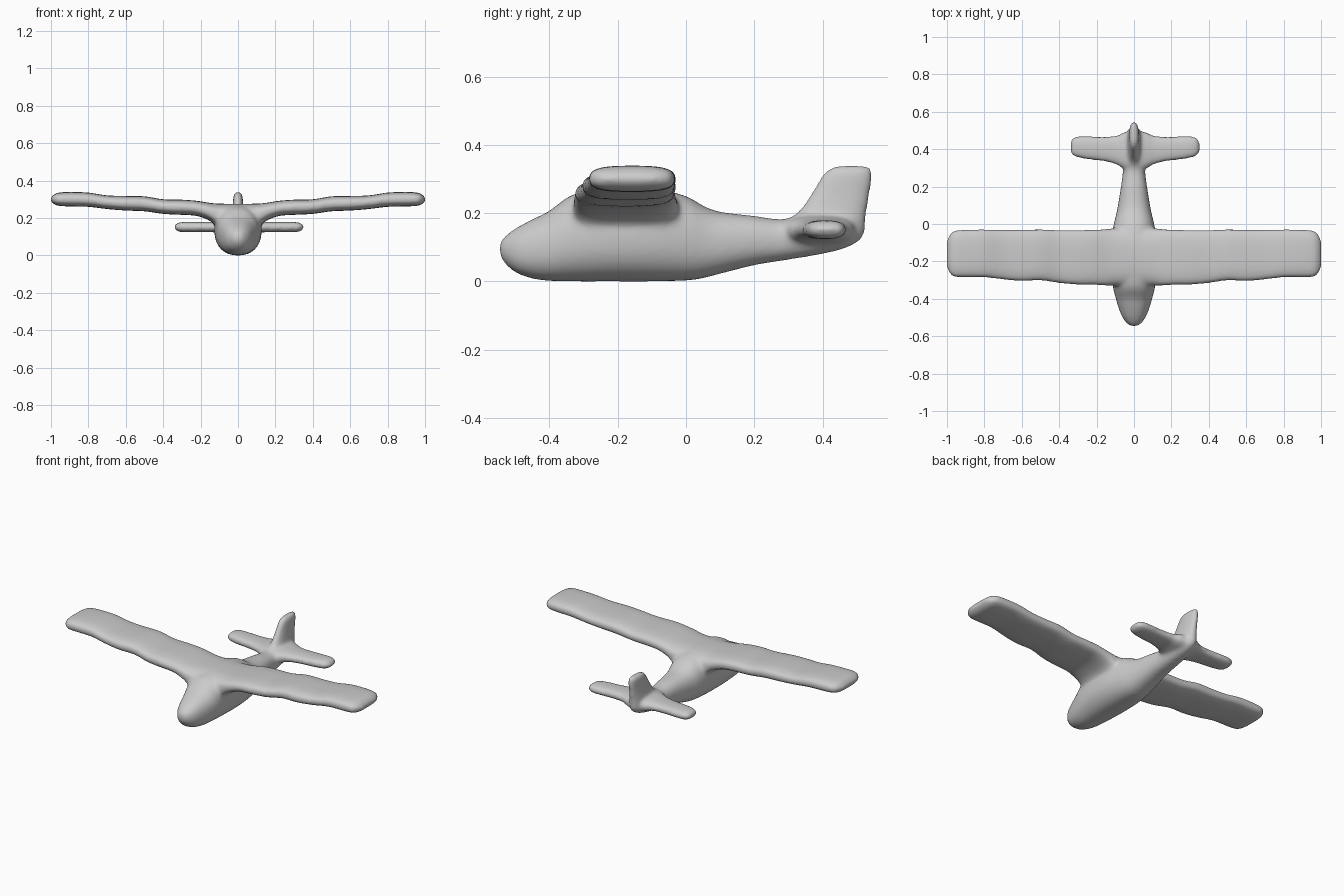
import bpy, bmesh, math
from mathutils import Vector

grey = bpy.data.materials.new("plain grey")
grey.diffuse_color = (0.6, 0.6, 0.6, 1)


def smooth_rows(rows, steps=5):
    """Catmull-Rom interpolation of the section table."""
    out = []
    for i in range(len(rows) - 1):
        p0, p1 = rows[max(i - 1, 0)], rows[i]
        p2, p3 = rows[i + 1], rows[min(i + 2, len(rows) - 1)]
        for s in range(steps):
            t = s / steps
            out.append([0.5 * (2 * b + (c - a) * t + (2 * a - 5 * b + 4 * c - d) * t * t
                               + (3 * b - a - 3 * c + d) * t ** 3)
                        for a, b, c, d in zip(p0, p1, p2, p3)])
    out.append(list(rows[-1]))
    return out


def loft(bm, rows, order, power, n=32):
    """Closed loft; each row is (position, a0, a1, b0, b1), order maps to x, y, z."""
    rings = []
    for t, a0, a1, b0, b1 in smooth_rows(rows):
        ring = []
        for k in range(n):
            ang = 2 * math.pi * k / n
            c, s = math.cos(ang), math.sin(ang)
            a = (a0 + a1) / 2 + (a1 - a0) / 2 * math.copysign(abs(c) ** (2 / power), c)
            b = (b0 + b1) / 2 + (b1 - b0) / 2 * math.copysign(abs(s) ** (2 / power), s)
            p = (t, a, b)
            ring.append(bm.verts.new(Vector([p[i] for i in order])))
        rings.append(ring)
    for r, q in zip(rings, rings[1:]):
        for k in range(n):
            bm.faces.new((r[k], r[(k + 1) % n], q[(k + 1) % n], q[k]))
    bm.faces.new(rings[0][::-1])
    bm.faces.new(rings[-1])


def mirrored(half):
    """Half-span table from centre to tip, mirrored to a full span."""
    return [(-r[0],) + tuple(r[1:]) for r in half[:0:-1]] + list(half)


bm = bmesh.new()

# Fuselage: y, half width, bottom, top
body = [(-0.547, 0.012, 0.085, 0.108), (-0.535, 0.034, 0.058, 0.128), (-0.50, 0.062, 0.026, 0.155),
        (-0.45, 0.082, 0.008, 0.182), (-0.40, 0.097, 0.001, 0.207), (-0.33, 0.114, 0.0, 0.255),
        (-0.22, 0.126, 0.0, 0.274), (-0.10, 0.124, 0.0, 0.274), (0.0, 0.108, 0.002, 0.25),
        (0.05, 0.096, 0.009, 0.222), (0.10, 0.086, 0.022, 0.204), (0.20, 0.070, 0.047, 0.192),
        (0.28, 0.060, 0.060, 0.182), (0.40, 0.052, 0.080, 0.188), (0.47, 0.040, 0.098, 0.19),
        (0.51, 0.026, 0.120, 0.19), (0.524, 0.012, 0.142, 0.18)]
loft(bm, [(y, -w, w, z0, z1) for y, w, z0, z1 in body], (1, 0, 2), 2.3)

# Wing, stepped slightly upward, with a flared root
wing = [(0.0, -0.33, -0.02, 0.12, 0.276), (0.10, -0.33, -0.022, 0.145, 0.277),
        (0.15, -0.33, -0.027, 0.185, 0.281), (0.22, -0.325, -0.03, 0.211, 0.292),
        (0.30, -0.325, -0.032, 0.217, 0.298), (0.40, -0.316, -0.032, 0.222, 0.300),
        (0.50, -0.302, -0.028, 0.236, 0.316), (0.60, -0.306, -0.03, 0.240, 0.318),
        (0.70, -0.297, -0.03, 0.248, 0.321), (0.80, -0.286, -0.028, 0.260, 0.336),
        (0.90, -0.286, -0.03, 0.262, 0.339), (0.96, -0.283, -0.036, 0.265, 0.336),
        (0.985, -0.265, -0.055, 0.275, 0.325), (1.002, -0.23, -0.09, 0.292, 0.308)]
loft(bm, mirrored(wing), (0, 1, 2), 2.9)

# Tailplane
tail = [(0.0, 0.28, 0.50, 0.10, 0.195), (0.06, 0.295, 0.49, 0.112, 0.188),
        (0.10, 0.318, 0.472, 0.122, 0.181), (0.17, 0.336, 0.467, 0.124, 0.179),
        (0.25, 0.345, 0.469, 0.124, 0.179), (0.31, 0.357, 0.468, 0.125, 0.178),
        (0.335, 0.368, 0.458, 0.133, 0.170), (0.346, 0.385, 0.44, 0.146, 0.157)]
loft(bm, [(r[0] + 0.005,) + tuple(r[1:]) for r in mirrored(tail)], (0, 1, 2), 2.6)

# Fin: z, front, back, half width
fin = [(0.13, 0.27, 0.51, 0.045), (0.175, 0.285, 0.526, 0.043), (0.20, 0.325, 0.529, 0.036),
       (0.25, 0.362, 0.538, 0.029), (0.30, 0.392, 0.546, 0.026), (0.325, 0.412, 0.546, 0.023),
       (0.340, 0.44, 0.535, 0.010)]
loft(bm, [(z, a, b, -w, w) for z, a, b, w in fin], (2, 1, 0), 2.4)

bmesh.ops.recalc_face_normals(bm, faces=bm.faces[:])
mesh = bpy.data.meshes.new("airplane")
bm.to_mesh(mesh)
bm.free()
mesh.materials.append(grey)
plane = bpy.data.objects.new("airplane", mesh)
bpy.context.collection.objects.link(plane)

# Fuse all parts into one soft skin
fuse = plane.modifiers.new("fuse", 'REMESH')
fuse.mode = 'VOXEL'
fuse.voxel_size = 0.009
fuse.use_smooth_shade = True
soften = plane.modifiers.new("soften", 'SMOOTH')
soften.factor = 0.5
soften.iterations = 14
